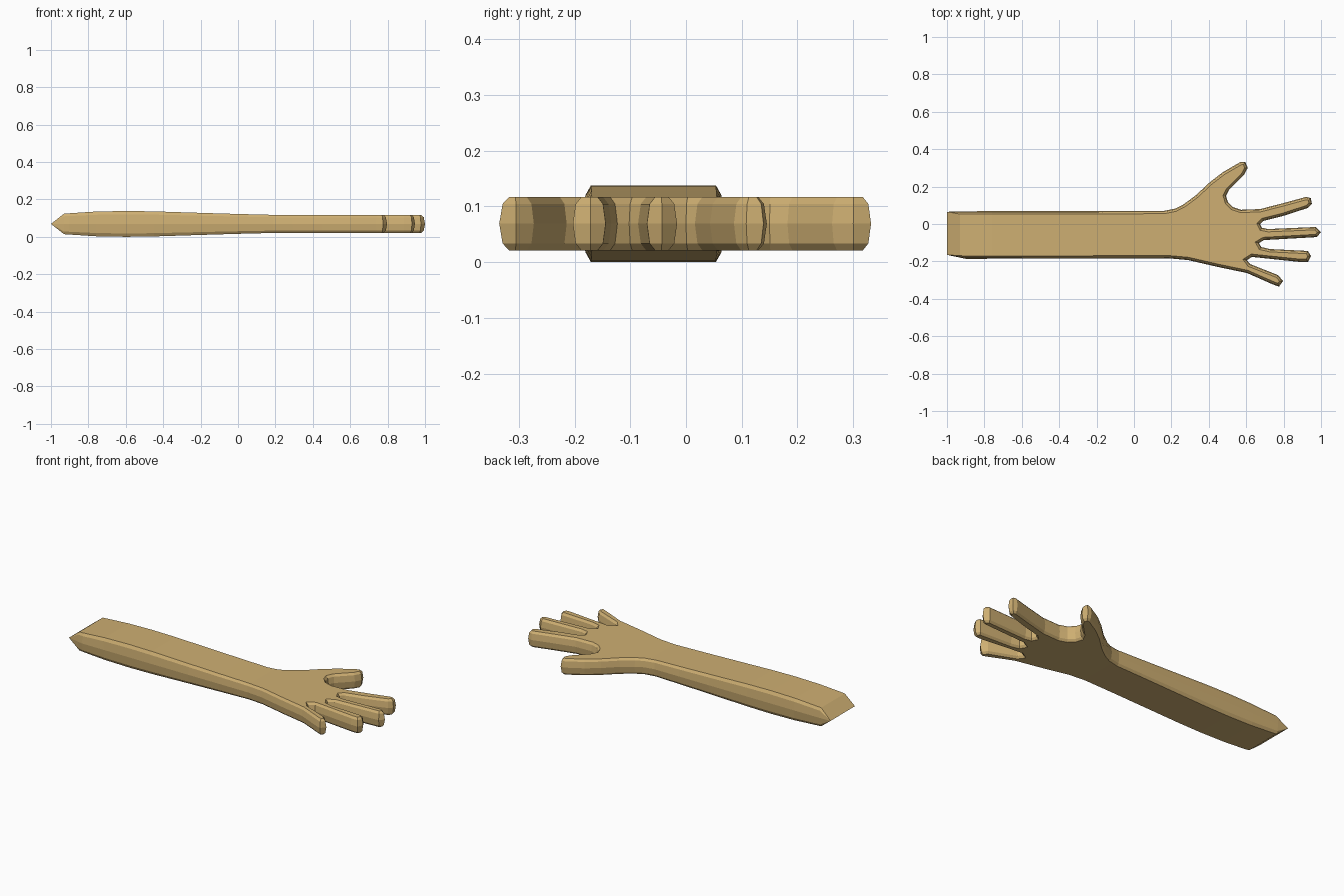
import bpy, bmesh
from mathutils import Vector

if "Cube" in bpy.data.objects:
    bpy.data.objects.remove(bpy.data.objects["Cube"])

MID = 0.069          # height of the centre plane
HALF = 0.048         # half thickness of the hand

# Top outline, clockwise from the arm's cut end
OUTLINE = [
    (-1.00, .065), (-.93, .068), (.16, .07), (.22, .082), (.265, .105), (.33, .153), (.405, .223),
    # thumb
    (.475, .277), (.57, .332), (.595, .332), (.608, .30), (.588, .262), (.508, .182), (.492, .15),
    (.502, .118), (.53, .09), (.572, .076),
    # index finger
    (.675, .08), (.80, .112), (.92, .145), (.945, .139), (.951, .108), (.93, .086), (.797, .043),
    (.69, .016), (.674, 0), (.684, -.02),
    # middle finger
    (.717, -.027), (.972, -.016), (1.0, -.043), (.978, -.07), (.695, -.086), (.668, -.102), (.68, -.123),
    # ring finger
    (.727, -.134), (.93, -.144), (.946, -.171), (.93, -.203), (.888, -.203), (.631, -.176), (.604, -.193),
    # little finger
    (.62, -.214), (.77, -.273), (.797, -.305), (.775, -.335), (.738, -.321), (.604, -.262), (.45, -.23),
    # palm edge and forearm
    (.29, -.193), (.19, -.184), (-.90, -.186), (-1.00, -.165),
]

# Half thickness along the arm
STATIONS = [(-1.0, 0), (-.93, .055), (-.76, .066), (-.6, .069), (-.45, .067),
            (-.2, .059), (0, .053), (.2, HALF)]


def half_thickness(x):
    for (x0, h0), (x1, h1) in zip(STATIONS, STATIONS[1:]):
        if x <= x1:
            return h0 + (h1 - h0) * max(0, x - x0) / (x1 - x0)
    return HALF


def inset(points, d):
    """Move a clockwise outline inwards, leaving the arm's cut end alone."""
    out = []
    n = len(points)
    for i in range(n):
        p = Vector(points[i])
        if p.x <= -0.999:
            out.append(p)
            continue
        a = (p - Vector(points[i - 1])).normalized()
        b = (Vector(points[(i + 1) % n]) - p).normalized()
        na, nb = Vector((a.y, -a.x)), Vector((b.y, -b.x))
        out.append(p + (na + nb) * (d / max(0.6, 1 + na.dot(nb))))
    return out


# Rounded slab: stacked rings of the outline (relative height, inset)
bm = bmesh.new()
rings = []
for z, d in [(-1, .015), (-.74, .005), (0, 0), (.74, .005), (1, .015)]:
    rings.append([bm.verts.new((p.x, p.y, z)) for p in inset(OUTLINE, d)])
n = len(OUTLINE)
for low, high in zip(rings, rings[1:]):
    for i in range(n):
        j = (i + 1) % n
        bm.faces.new((low[i], low[j], high[j], high[i]))
bm.faces.new(rings[0])
bm.faces.new(rings[-1])

# Cut the arm at each station, then give it its swelling thickness
for x, _ in STATIONS[1:]:
    bmesh.ops.bisect_plane(bm, geom=bm.verts[:] + bm.edges[:] + bm.faces[:], dist=1e-5,
                           plane_co=(x, 0, 0), plane_no=(1, 0, 0))
bmesh.ops.triangulate(bm, faces=[f for f in bm.faces if len(f.verts) > 4])
for v in bm.verts:
    v.co.z = MID + v.co.z * half_thickness(v.co.x)
bmesh.ops.remove_doubles(bm, verts=bm.verts[:], dist=1e-4)
bmesh.ops.dissolve_degenerate(bm, edges=bm.edges[:], dist=1e-5)
bmesh.ops.recalc_face_normals(bm, faces=bm.faces[:])

mesh = bpy.data.meshes.new("arm_and_hand")
bm.to_mesh(mesh)
bm.free()
arm = bpy.data.objects.new("arm_and_hand", mesh)
bpy.context.collection.objects.link(arm)

# Single flat colour
tan = bpy.data.materials.new("warm tan")
tan.diffuse_color = (0.62, 0.43, 0.17, 1)
tan.use_nodes = True
tan.node_tree.nodes["Principled BSDF"].inputs["Base Color"].default_value = tan.diffuse_color
mesh.materials.append(tan)
